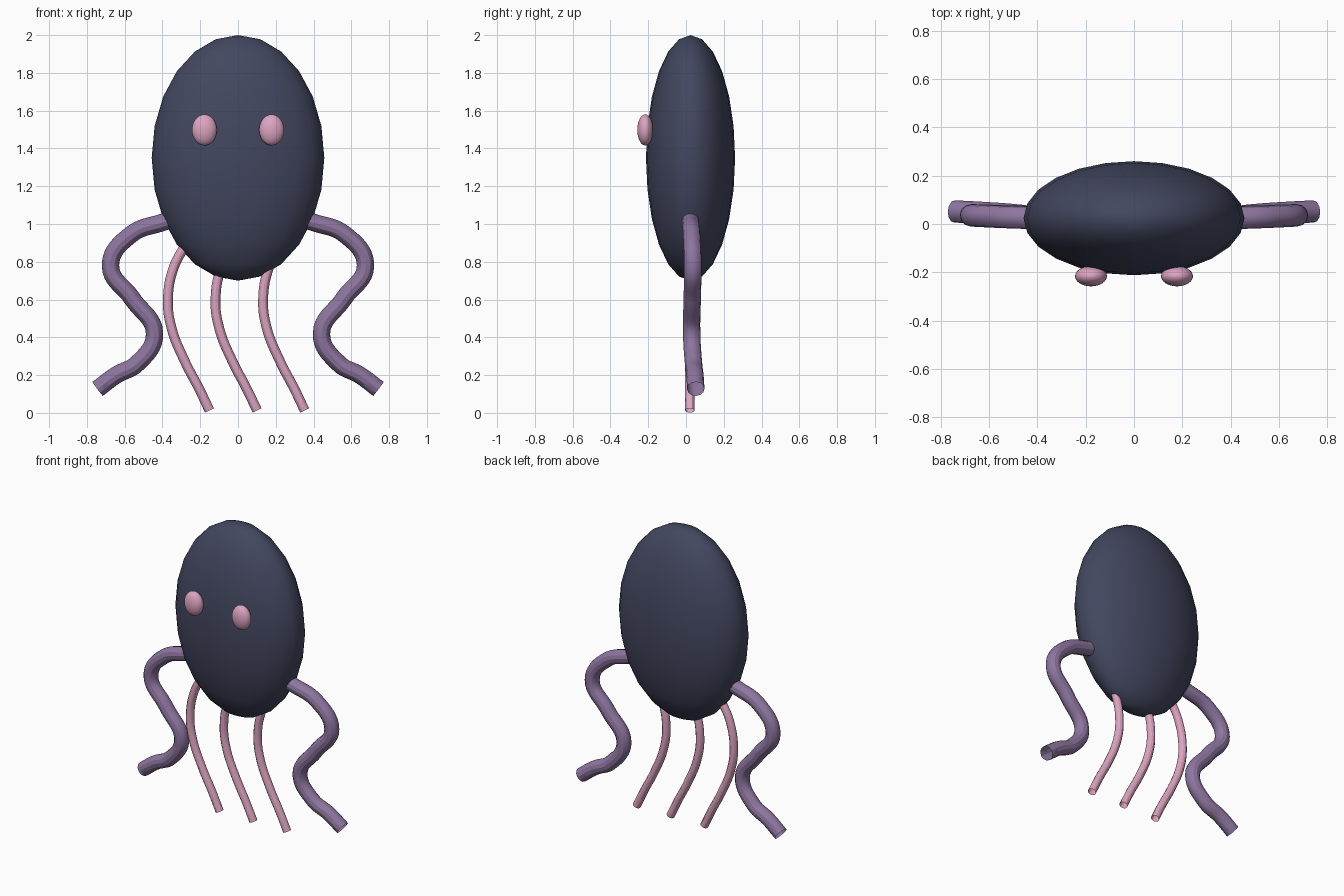
import bpy

if "Cube" in bpy.data.objects:
    bpy.data.objects.remove(bpy.data.objects["Cube"])


def material(name, rgb):
    m = bpy.data.materials.new(name)
    m.diffuse_color = (*rgb, 1)
    m.use_nodes = True
    m.node_tree.nodes["Principled BSDF"].inputs["Base Color"].default_value = m.diffuse_color
    return m


NAVY = material("dark navy", (0.056, 0.063, 0.115))
PURPLE = material("dusty purple", (0.27, 0.18, 0.35))
PINK = material("soft pink", (0.72, 0.37, 0.53))


def finish(ob, name, mat):
    ob.name = name
    ob.data.materials.clear()
    ob.data.materials.append(mat)
    bpy.ops.object.shade_smooth_by_angle()


def ellipsoid(name, centre, radii, segments, rings, mat):
    bpy.ops.mesh.primitive_uv_sphere_add(segments=segments, ring_count=rings, radius=1, location=centre)
    ob = bpy.context.object
    ob.scale = radii
    bpy.ops.object.transform_apply(location=False, rotation=False, scale=True)
    finish(ob, name, mat)


def tube(name, points, radius, mat):
    # Open-ended round tube swept along a smooth path
    cu = bpy.data.curves.new(name, 'CURVE')
    cu.dimensions = '3D'
    cu.bevel_depth = radius
    cu.bevel_resolution = 4
    cu.resolution_u = 8
    sp = cu.splines.new('BEZIER')
    sp.bezier_points.add(len(points) - 1)
    for bp, p in zip(sp.bezier_points, points):
        bp.co = p
        bp.handle_left_type = bp.handle_right_type = 'AUTO'
    ob = bpy.data.objects.new(name, cu)
    bpy.context.collection.objects.link(ob)
    bpy.ops.object.select_all(action='DESELECT')
    ob.select_set(True)
    bpy.context.view_layer.objects.active = ob
    bpy.ops.object.convert(target='MESH')
    finish(bpy.context.object, name, mat)


# Flattened egg-shaped body
ellipsoid("body", (0, 0.024, 1.35), (0.457, 0.236, 0.65), 24, 12, NAVY)

# Thick wavy arms and eyes, one on each side
ARM = [(0.34, 0.022, 1.025), (0.40, 0.024, 1.008), (0.565, 0.03, 0.945), (0.675, 0.036, 0.78),
       (0.56, 0.033, 0.605), (0.442, 0.03, 0.42), (0.535, 0.04, 0.26), (0.645, 0.047, 0.20),
       (0.743, 0.052, 0.127)]
for side, s in (("left", -1), ("right", 1)):
    tube(side + "_arm", [(s * x, y, z) for x, y, z in ARM], 0.046, PURPLE)
    ellipsoid(side + "_eye", (s * 0.178, -0.216, 1.498), (0.066, 0.042, 0.082), 32, 16, PINK)

# Three thin hanging tentacles
TENTACLE = [(-0.02, 0.90), (-0.088, 0.77), (-0.119, 0.60), (-0.10, 0.45),
            (-0.028, 0.27), (0.045, 0.13), (0.101, 0.013)]
for label, dx in (("left", -0.252), ("middle", 0), ("right", 0.252)):
    tube(label + "_tentacle", [(x + dx, 0.02, z) for x, z in TENTACLE], 0.026, PINK)
